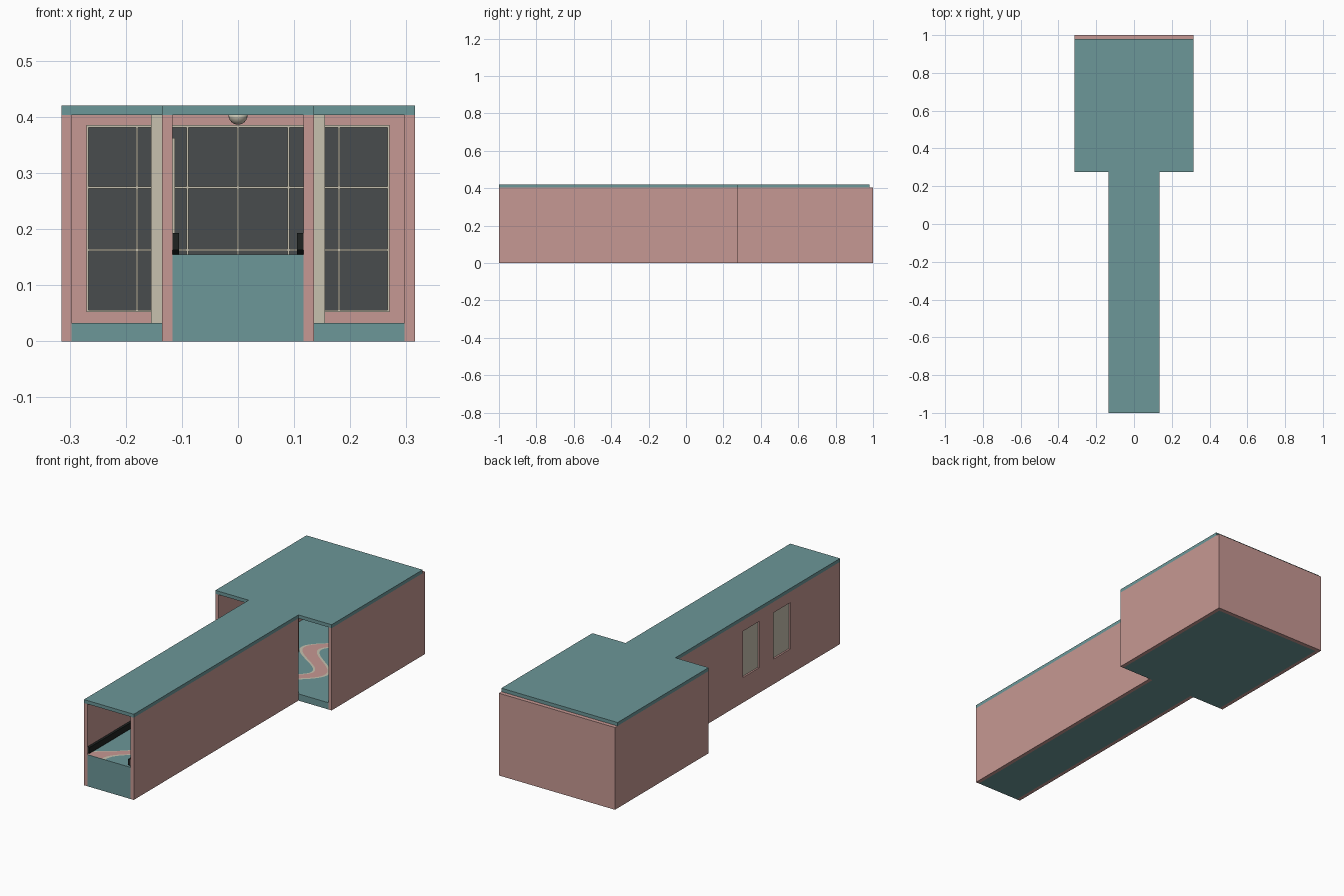
import bpy, bmesh, math

cube = bpy.data.objects.get("Cube")
if cube:
    bpy.data.objects.remove(cube, do_unlink=True)


def material(name, r, g, b):
    rgb = [((c / 255 + 0.055) / 1.055) ** 2.4 for c in (r, g, b)]
    m = bpy.data.materials.new(name)
    m.use_nodes = True
    m.diffuse_color = (*rgb, 1)
    m.node_tree.nodes["Principled BSDF"].inputs["Base Color"].default_value = (*rgb, 1)
    return m


TEAL = material("teal", 108, 151, 152)
PINK = material("dusty pink", 198, 152, 147)
CREAM = material("cream", 199, 193, 175)
GLASS = material("dark glass", 72, 76, 77)
BLACK = material("black rail", 30, 34, 33)


def finish(name, bm, mat):
    bmesh.ops.recalc_face_normals(bm, faces=bm.faces)
    me = bpy.data.meshes.new(name)
    bm.to_mesh(me)
    bm.free()
    me.materials.append(mat)
    ob = bpy.data.objects.new(name, me)
    bpy.context.collection.objects.link(ob)
    return ob


def prism(name, pts, lo, hi, axis, mat):
    """Extrude a flat outline along x or z."""
    bm = bmesh.new()
    place = (lambda p, d: (d, *p)) if axis == "x" else (lambda p, d: (*p, d))
    face = bm.faces.new([bm.verts.new(place(p, lo)) for p in pts])
    ext = bmesh.ops.extrude_face_region(bm, geom=[face])
    shift = (hi - lo, 0, 0) if axis == "x" else (0, 0, hi - lo)
    bmesh.ops.translate(bm, vec=shift, verts=[v for v in ext["geom"] if isinstance(v, bmesh.types.BMVert)])
    return finish(name, bm, mat)


def box(name, x0, x1, y0, y1, z0, z1, mat):
    return prism(name, [(x0, y0), (x1, y0), (x1, y1), (x0, y1)], z0, z1, "z", mat)


# Main sizes
HALL, ROOM, T = 0.135, 0.315, 0.018
MOUTH, BACK, CEIL, TOP = 0.275, 0.98, 0.403, 0.42
HIGH, LOW = 0.155, 0.033
STEP_START, STEP_END, STEPS = -0.66, -0.3, 6

# Roof slab
half = [(HALL, -1), (HALL, MOUTH), (ROOM, MOUTH), (ROOM, BACK)]
prism("roof", half + [(-x, y) for x, y in reversed(half)], CEIL, TOP, "z", TEAL)

# Outer walls
walls = {}
for side, s in (("left", 1), ("right", -1)):
    a, b = sorted((s * HALL, s * (HALL - T)))
    walls[side] = box(side + "_hall_wall", a, b, -1, MOUTH, 0, CEIL, PINK)
    a, b = sorted((s * ROOM, s * (ROOM - T)))
    box(side + "_room_wall", a, b, MOUTH, BACK, 0, CEIL, PINK)
box("back_wall", -ROOM, ROOM, BACK, 1, 0, CEIL, PINK)

# Two hall windows cut through the right wall
for i, (y0, y1) in enumerate(((-0.375, -0.25), (-0.615, -0.485))):
    z0, z1 = 0.123, 0.35
    cutter = box("window_cutter", -0.2, -0.1, y0, y1, z0, z1, CREAM)
    cutter.hide_render = True
    mod = walls["right"].modifiers.new("opening", "BOOLEAN")
    mod.object, mod.solver = cutter, "EXACT"
    bpy.context.view_layer.objects.active = walls["right"]
    bpy.ops.object.modifier_apply(modifier=mod.name)
    bpy.data.objects.remove(cutter, do_unlink=True)
    box(f"hall_window_pane_{i}", -0.127, -0.119, y0, y1, z0, z1, CREAM)
    xi, f = -HALL + T, 0.012
    for j, (a, b, c, d) in enumerate(((y0 - f, y0, z0 - f, z1 + f), (y1, y1 + f, z0 - f, z1 + f),
                                      (y0, y1, z0 - f, z0), (y0, y1, z1, z1 + f))):
        box(f"hall_window_trim_{i}_{j}", xi, xi + 0.005, a, b, c, d, CREAM)

# Hall floor stepping down to the room floor
run, rise = (STEP_END - STEP_START) / STEPS, (HIGH - LOW) / STEPS
treads = [(-1, STEP_START, HIGH)]
for i in range(1, STEPS):
    y = STEP_START + (i - 1) * run
    treads.append((y, y + run, HIGH - i * rise))
treads.append((treads[-1][1], MOUTH, LOW))
outline = [(-1, 0)]
for y0, y1, z in treads:
    outline += [(y0, z), (y1, z)]
outline.append((MOUTH, 0))
inner = HALL - T
prism("hall_floor", outline, -inner, inner, "x", TEAL)
box("room_floor", -ROOM + T, ROOM - T, MOUTH, BACK, 0, LOW, TEAL)


# Winding carpet ribbons with cream borders
def ribbon(name, y0, y1, z, peak, amp, width, limit, mat):
    bm = bmesh.new()
    n = max(4, int((y1 - y0) / 0.015))
    rows = []
    for i in range(n + 1):
        y = y0 + (y1 - y0) * i / n
        x = amp * math.cos((y - peak) * math.tau / 0.4)
        w = width * (1 + 0.25 * math.sin(y * 23))
        rows.append([bm.verts.new((max(-limit, min(limit, x + e * w)), y, z)) for e in (-1, 1)])
    for a, b in zip(rows, rows[1:]):
        bm.faces.new((a[0], a[1], b[1], b[0]))
    ob = finish(name, bm, mat)
    if ob.data.polygons[0].normal.z < 0:
        ob.data.flip_normals()


areas = [(y0, y1, z, -0.8, 0.08, inner) for y0, y1, z in treads]
areas.append((MOUTH, BACK, LOW, 0.5, 0.09, ROOM - T))
for i, (y0, y1, z, peak, amp, limit) in enumerate(areas):
    ribbon(f"carpet_border_{i}", y0, y1, z + 0.001, peak, amp, 0.05, limit, CREAM)
    ribbon(f"carpet_band_{i}", y0, y1, z + 0.002, peak, amp, 0.036, limit, PINK)

# Low dark rails along both hall walls
line = [(-1, HIGH), (STEP_START, HIGH), (STEP_END, LOW), (MOUTH, LOW)]
rail = [(y, z + 0.008) for y, z in line] + [(y, z + 0.038) for y, z in reversed(line)]
for side, s in (("left", 1), ("right", -1)):
    prism(side + "_rail", rail, s * (inner - 0.012), s * inner, "x", BLACK)
    a, b = sorted((s * 0.117, s * 0.155))
    box(side + "_room_column", a, b, 0.6, 0.64, LOW, CEIL, CREAM)

# Large paned window on the inside of the back wall
W, Z0, Z1, BAR = 0.27, 0.052, 0.385, 0.0018
box("back_window_glass", -W, W, BACK - 0.004, BACK, Z0, Z1, GLASS)
for i in range(7):
    x = max(-W + BAR, min(W - BAR, (i - 3) * 0.09))
    box(f"window_upright_{i}", x - BAR, x + BAR, BACK - 0.008, BACK, Z0, Z1, CREAM)
for i in range(4):
    z = max(Z0 + BAR, min(Z1 - BAR, Z0 + (Z1 - Z0) * i / 3))
    box(f"window_crossbar_{i}", -W, W, BACK - 0.0075, BACK, z - BAR, z + BAR, CREAM)

# Domed ceiling lamps
for i, y in enumerate((-0.65, 0.0, 0.62)):
    bm = bmesh.new()
    bmesh.ops.create_uvsphere(bm, u_segments=20, v_segments=12, radius=0.017)
    bmesh.ops.bisect_plane(bm, geom=bm.verts[:] + bm.edges[:] + bm.faces[:], plane_co=(0, 0, 0),
                           plane_no=(0, 0, 1), clear_outer=True)
    bmesh.ops.translate(bm, vec=(0, y, CEIL), verts=bm.verts)
    lamp = finish(f"ceiling_lamp_{i}", bm, CREAM)
    lamp.data.shade_smooth()
